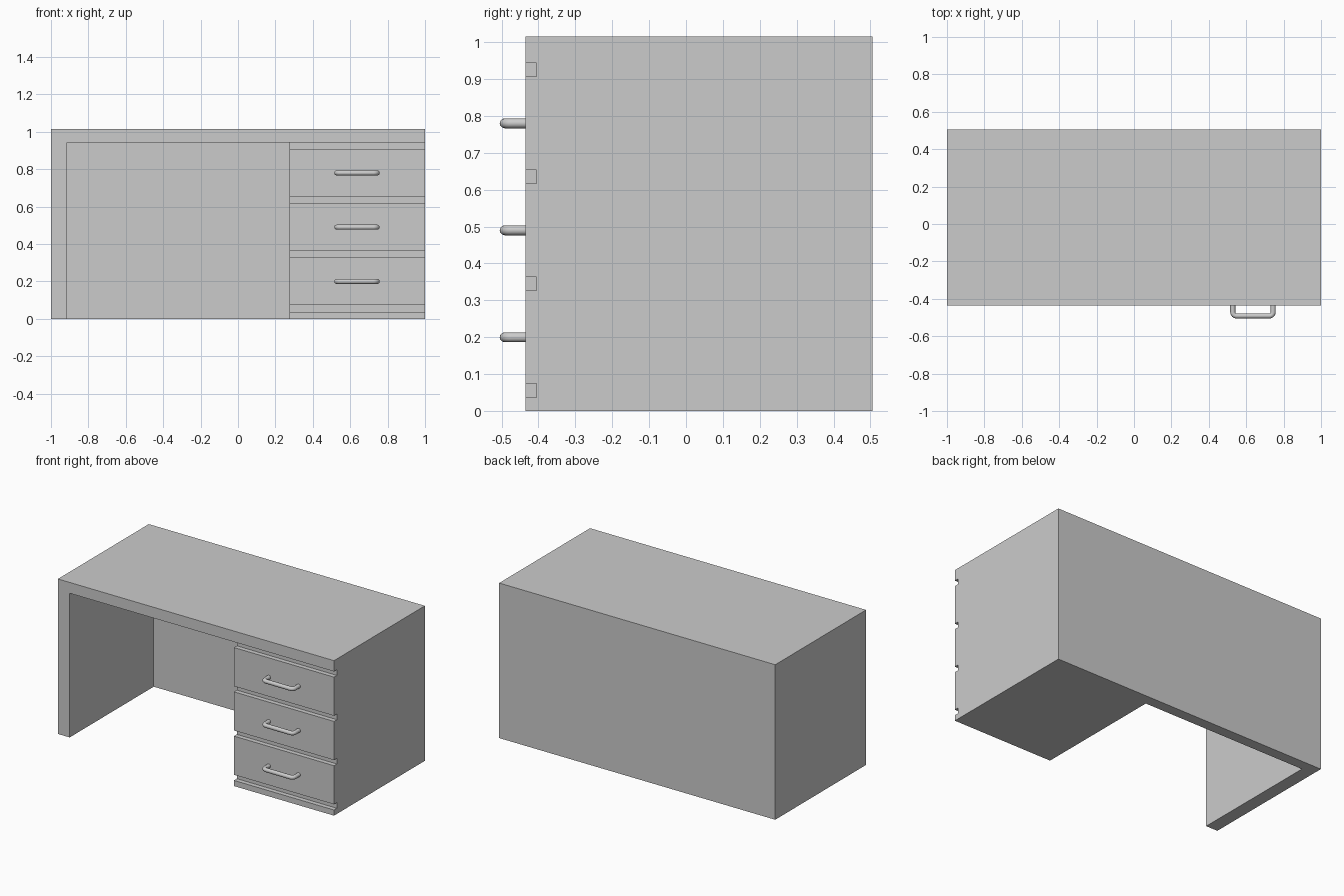
import bpy, math
from mathutils import Vector

if "Cube" in bpy.data.objects:
    bpy.data.objects.remove(bpy.data.objects["Cube"])

FRONT, BACK, HEIGHT = -0.435, 0.505, 1.015
PED_X, TOP_Z = 0.275, 0.944          # pedestal inner side, underside of top
PITCH = 0.29                          # drawer spacing


def box(name, lo, hi):
    lo, hi = Vector(lo), Vector(hi)
    bpy.ops.mesh.primitive_cube_add(size=1, location=(lo + hi) / 2)
    ob = bpy.context.object
    ob.name = name
    ob.scale = hi - lo
    bpy.ops.object.transform_apply(location=True, rotation=False, scale=True)
    return ob


def cut(target, cutter):
    cutter.hide_render = True
    mod = target.modifiers.new("cut", 'BOOLEAN')
    mod.operation = 'DIFFERENCE'
    mod.solver = 'EXACT'
    mod.object = cutter
    bpy.context.view_layer.objects.active = target
    bpy.ops.object.modifier_apply(modifier=mod.name)
    bpy.data.objects.remove(cutter)


# Desk body: solid block with the knee hole carved out
desk = box("desk_body", (-1, FRONT, 0), (1, BACK, HEIGHT))
cut(desk, box("knee_cutter", (-0.915, FRONT - 0.1, -0.1), (PED_X, 0.435, TOP_Z)))

# Finger grooves between the drawer fronts
for i in range(4):
    z = 0.037 + i * PITCH
    top = TOP_Z if i == 3 else z + 0.037
    cut(desk, box("groove_cutter", (PED_X - 0.1, FRONT - 0.1, z), (1.1, FRONT + 0.03, top)))


# Drawer handles: round bar bent through two rounded corners
def handle(name, z, cx=0.636, half=0.108, r=0.0135, bend=0.02):
    y_bar = -0.505 + r
    side = [(half, FRONT + 0.005)]
    for k in range(7):
        a = math.radians(15 * k)
        side.append((half - bend + bend * math.cos(a), y_bar + bend - bend * math.sin(a)))
    path = [(-x, y) for x, y in side] + side[::-1]
    curve = bpy.data.curves.new(name, 'CURVE')
    curve.dimensions = '3D'
    curve.bevel_depth = r
    curve.bevel_resolution = 4
    curve.use_fill_caps = True
    sp = curve.splines.new('POLY')
    sp.points.add(len(path) - 1)
    for p, (x, y) in zip(sp.points, path):
        p.co = (cx + x, y, z, 1)
    ob = bpy.data.objects.new(name, curve)
    bpy.context.collection.objects.link(ob)
    bpy.ops.object.select_all(action='DESELECT')
    ob.select_set(True)
    bpy.context.view_layer.objects.active = ob
    bpy.ops.object.convert(target='MESH')
    bpy.ops.object.shade_smooth_by_angle(angle=math.radians(40))


for i, level in enumerate(("bottom", "middle", "top")):
    handle(level + "_drawer_handle", 0.20 + i * PITCH)
